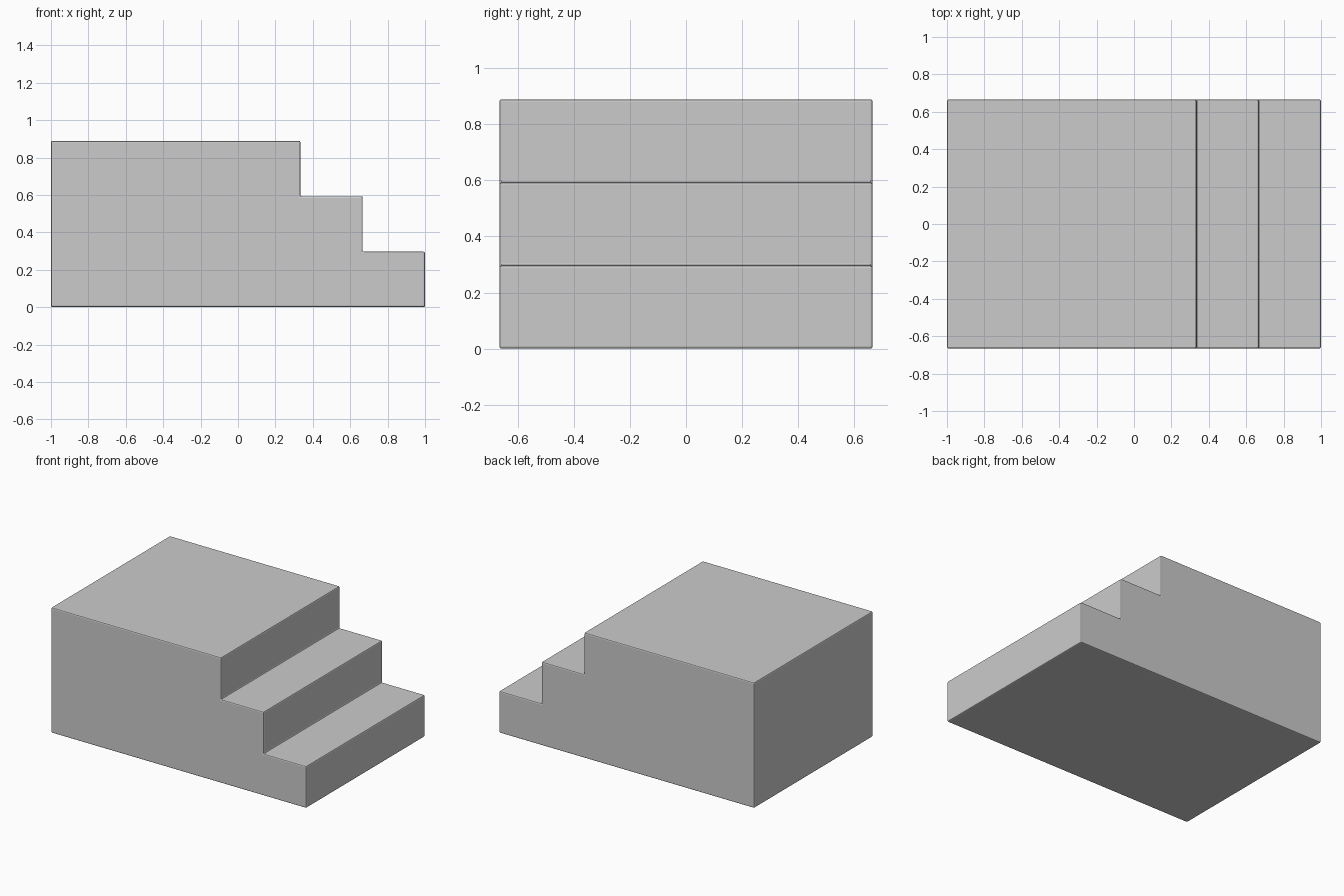
import bpy, bmesh

if "Cube" in bpy.data.objects:
    bpy.data.objects.remove(bpy.data.objects["Cube"])

STEPS = 3
RUN, RISE = 1 / 3, 0.889 / 3
HALF_DEPTH = 0.665

# Stepped side profile: flat base and back, then descending steps to the right
profile = [(1, 0)]
for i in range(STEPS):
    x = 1 - i * RUN
    profile.append((x, (i + 1) * RISE))
    if i < STEPS - 1:
        profile.append((x - RUN, (i + 1) * RISE))
profile += [(-1, STEPS * RISE), (-1, 0)]

# Extrude the profile across the depth
bm = bmesh.new()
face = bm.faces.new([bm.verts.new((x, -HALF_DEPTH, z)) for x, z in profile])
ext = bmesh.ops.extrude_face_region(bm, geom=[face])
verts = [g for g in ext["geom"] if isinstance(g, bmesh.types.BMVert)]
bmesh.ops.translate(bm, vec=(0, 2 * HALF_DEPTH, 0), verts=verts)
bmesh.ops.recalc_face_normals(bm, faces=bm.faces)

mesh = bpy.data.meshes.new("stepped_block")
bm.to_mesh(mesh)
bm.free()
block = bpy.data.objects.new("stepped_block", mesh)
bpy.context.collection.objects.link(block)

# Tiny softened edges
bevel = block.modifiers.new("soft_edges", "BEVEL")
bevel.width = 0.008
bevel.segments = 2
bevel.limit_method = 'ANGLE'
